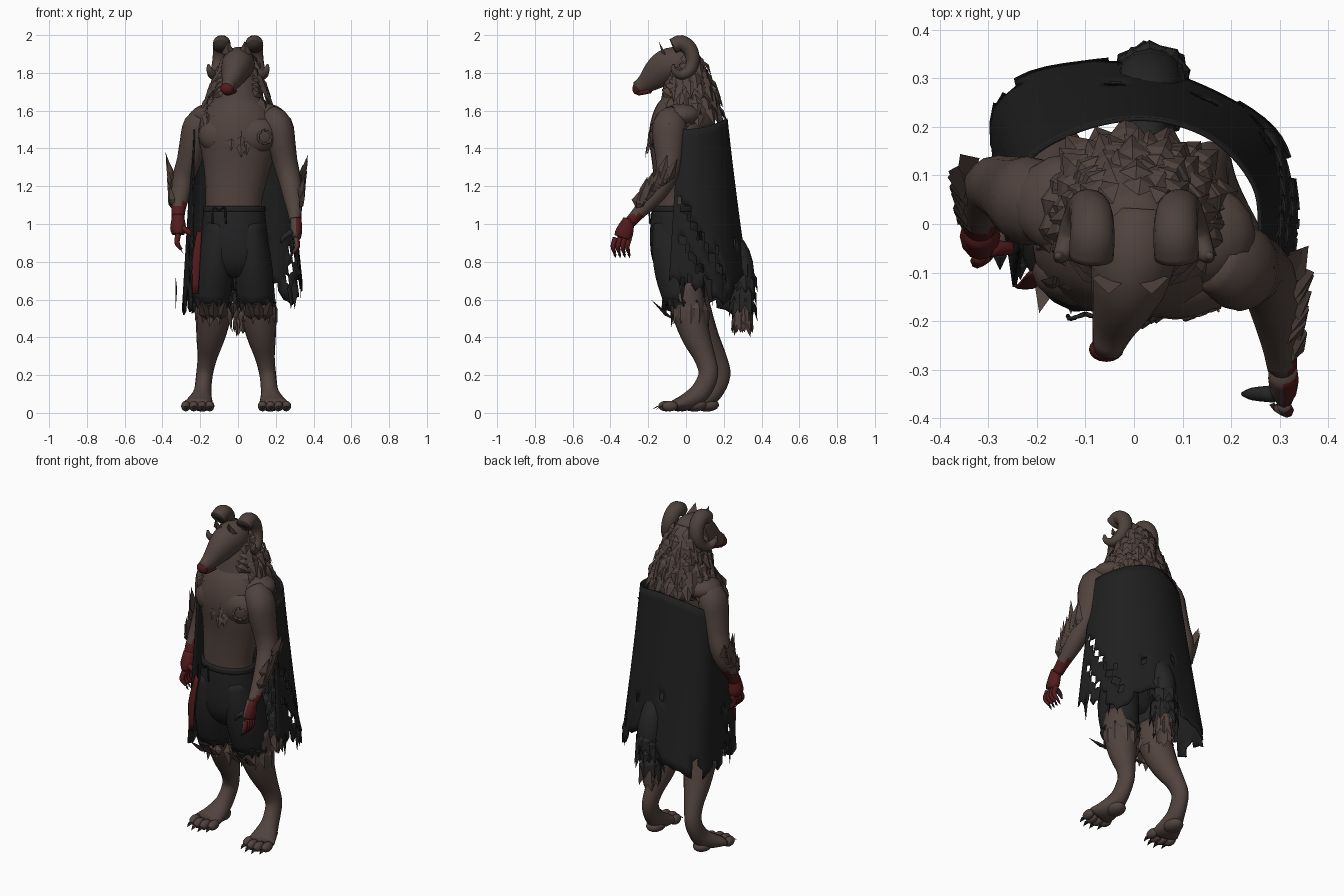
import bpy, bmesh, math, random
from mathutils import Vector, Matrix

random.seed(4)
cube = bpy.data.objects.get("Cube")
if cube:
    bpy.data.objects.remove(cube)


def material(name, r, g, b):
    m = bpy.data.materials.new(name)
    m.use_nodes = True
    m.diffuse_color = (r, g, b, 1)
    m.node_tree.nodes["Principled BSDF"].inputs["Base Color"].default_value = (r, g, b, 1)
    return m


FUR = material("brown fur", .082, .056, .048)
HORN = material("horn", .075, .053, .045)
CORE = material("dark brown", .032, .025, .022)
CLOTH = material("cape cloth", .014, .014, .014)
SHORTS = material("shorts cloth", .016, .016, .017)
RED = material("dark red", .085, .011, .012)
DARK = material("charcoal fur", .02, .019, .019)


def finish(name, bm, mat, smooth=True):
    me = bpy.data.meshes.new(name)
    bmesh.ops.recalc_face_normals(bm, faces=bm.faces)
    bm.to_mesh(me)
    bm.free()
    me.materials.append(mat)
    if smooth:
        me.shade_smooth()
    ob = bpy.data.objects.new(name, me)
    bpy.context.collection.objects.link(ob)
    return ob


def smooth_path(pts, steps):
    # Catmull-Rom through tuples of any length
    p = [Vector(q) for q in pts]
    p = [p[0] * 2 - p[1]] + p + [p[-1] * 2 - p[-2]]
    out = []
    for k in range(1, len(p) - 2):
        a, b, c, d = p[k - 1:k + 3]
        for s in range(steps):
            t = s / steps
            out.append((b * 2 + (c - a) * t + (a * 2 - b * 5 + c * 4 - d) * t * t
                        + (b * 3 - a - c * 3 + d) * t ** 3) / 2)
    return out + [p[-2]]


def tube(name, rings, mat, sides=16, steps=3, second=None, rule=None):
    # each ring: x, y, z, half width, half depth; rule picks faces for the second colour
    path = smooth_path(rings, steps)
    bm = bmesh.new()
    loops = []
    for i, q in enumerate(path):
        c = Vector(q[:3])
        t = (Vector(path[min(i + 1, len(path) - 1)][:3]) - Vector(path[max(i - 1, 0)][:3])).normalized()
        ref = Vector((0, 1, 0)) if abs(t.x) > .9 else Vector((1, 0, 0))
        side = (ref - t * ref.dot(t)).normalized()
        other = t.cross(side)
        loops.append([bm.verts.new(c + side * q[3] * math.cos(a) + other * q[4] * math.sin(a))
                      for a in (k * math.tau / sides for k in range(sides))])
    for a, b in zip(loops, loops[1:]):
        for k in range(sides):
            n = (k + 1) % sides
            bm.faces.new((a[k], a[n], b[n], b[k]))
    bm.faces.new(loops[0])
    bm.faces.new(loops[-1])
    ob = finish(name, bm, mat)
    if second:
        ob.data.materials.append(second)
        for f in ob.data.polygons:
            f.material_index = int(rule(f.center, f.normal))
    return ob


def ball(name, pos, size, mat):
    bm = bmesh.new()
    bmesh.ops.create_uvsphere(bm, u_segments=16, v_segments=10, radius=1,
                              matrix=Matrix.Translation(pos) @ Matrix.Diagonal((*size, 1)))
    return finish(name, bm, mat)


def tufts(name, spikes, mat):
    # ridged leaf shapes: root, direction, outward normal, length, half width
    bm = bmesh.new()
    for pos, d, n, length, w in spikes:
        z = Vector(d).normalized()
        x = z.cross(Vector(n)).normalized()
        root = Vector(pos) - z * length * .1
        mid = root + z * length * .35
        base, left, right, ridge, tip = (bm.verts.new(p) for p in (
            root, mid - x * w, mid + x * w, mid + x.cross(z) * w * .45, root + z * length))
        for f in ((base, ridge, left), (base, right, ridge), (left, ridge, tip), (ridge, right, tip),
                  (base, left, tip, right)):
            bm.faces.new(f)
    return finish(name, bm, mat, False)


def around(cx, cy, z, rx, ry, count, out, length, w, keep=lambda a: True):
    # ring of drooping spikes round an upright ellipse
    res = []
    for k in range(count):
        a = (k + random.uniform(-.3, .3)) * math.tau / count
        if keep(a):
            n = Vector((math.cos(a), math.sin(a), 0))
            res.append(((cx + rx * n.x, cy + ry * n.y, z + random.uniform(-.02, .02)),
                        n * out - Vector((0, 0, 1)), n, length * random.uniform(.75, 1.2), w))
    return res


# Torso, chest and neck
tube("torso", [(-.02, -.06, 1.0, .15, .11), (-.022, -.06, 1.13, .15, .11), (-.01, -.053, 1.27, .17, .122),
               (0, -.042, 1.4, .2, .15), (0, -.035, 1.5, .21, .158), (0, -.005, 1.6, .175, .15),
               (0, .01, 1.68, .11, .11)], FUR, 24)
for s, n in ((1, "left"), (-1, "right")):
    ball(n + "_pectoral", (s * .085, -.11 - s * .012, 1.47), (.125, .075, .1), FUR)
    ball(n + "_trapezius", (s * .13, .01 - s * .03, 1.575), (.12, .105, .065), FUR)
tube("neck", [(0, -.005, 1.52, .17, .16), (0, .005, 1.62, .15, .145), (0, .005, 1.7, .125, .13),
              (0, 0, 1.79, .105, .112), (0, -.03, 1.88, .07, .08)], FUR, 20)

# Mane, chest and shoulder fur
mane = []
for z, rx, ry, cy, n in ((1.61, .175, .15, .02, 20), (1.65, .16, .142, .015, 19), (1.69, .148, .135, .015, 18),
                         (1.73, .135, .127, .015, 17), (1.77, .12, .118, .01, 16), (1.81, .108, .105, .005, 14),
                         (1.85, .092, .095, 0, 12), (1.89, .072, .075, -.01, 9)):
    mane += around(0, cy, z, rx, ry, n, .55, .115, .036,
                   keep=lambda a: math.sin(a) > (-.6 if z > 1.67 else -.85))
for k in range(34):
    x = random.uniform(-.17, .17)
    z = 1.6 - random.uniform(0, .14) * (1.4 - abs(x) * 5)
    mane.append(((x, -.165 + abs(x) * .35 - (1.6 - z) * .2, z), (x, -.3, -1), (0, -1, 0), .085, .024))
for k in range(40):
    s = random.choice((-1, 1))
    a = random.uniform(0, math.tau)
    n = Vector((s * .5 + math.cos(a) * .5, math.sin(a), .7)).normalized()
    mane.append((Vector((s * .215, -.02 - s * .065, 1.5)) + n * .078, n * .3 - Vector((0, 0, 1)), n, .06, .016))
tufts("mane", mane, FUR)

# Head, nose, ears
tube("head", [(.01, .03, 1.85, .06, .065), (.005, -.04, 1.85, .085, .088), (-.006, -.1, 1.835, .083, .092),
              (-.022, -.155, 1.793, .067, .08), (-.042, -.212, 1.746, .045, .053),
              (-.056, -.262, 1.72, .03, .034)], FUR, 18)
ball("nose", (-.057, -.258, 1.717), (.036, .026, .033), RED)
tube("mouth", [(-.033, -.19, 1.705, .03, .014), (-.045, -.225, 1.698, .03, .014),
               (-.055, -.252, 1.693, .024, .014)], RED, 10)
tufts("ears", [((x, -.1, 1.88), (x * .5, -.5, 1), (x, -1, 0), .11, .036) for x in (-.05, .035)], FUR)
tufts("cheek_fur", [((s * .078, -.05 - k * .018, 1.81 - k * .025), (s * .7, .6, -.5), (s, -.6, 0), .1, .03)
                    for s in (-1, 1) for k in range(5)], FUR)

# Curled horns with dark blunt ends
for s, n in ((1, "left"), (-1, "right")):
    tube(n + "_horn", [(s * .088, -.07, 1.942, .046, .04), (s * .086, -.025, 1.958, .046, .042),
                       (s * .088, .02, 1.925, .044, .04), (s * .096, .036, 1.865, .04, .036),
                       (s * .112, .015, 1.81, .034, .032), (s * .132, -.03, 1.79, .027, .025),
                       (s * .15, -.065, 1.815, .017, .016), (s * .158, -.065, 1.845, .006, .006)],
         HORN, 16, 4, CORE, lambda c, n: n.y < -.8 and c.y < -.06 and c.z > 1.9)


# Arms, forearm fur and hands; the left hand is red only on its outer and rear sides
def left_red(c, n):
    return c.z < 1.05 and (n.x > .2 or n.y > .4)


def right_red(c, n):
    return c.z < 1.11


arms = {
    "left": ([(.16, -.06, 1.56, .07, .075), (.21, -.085, 1.52, .08, .092), (.23, -.09, 1.43, .074, .084),
              (.25, -.09, 1.33, .065, .07), (.273, -.11, 1.24, .06, .06), (.29, -.17, 1.15, .053, .052),
              (.3, -.25, 1.06, .037, .036), (.305, -.295, 1.01, .031, .031)], left_red, .031,
             (.308, -.325, .96), (.02, -.35, -1), Vector((.285, -.12, 1.23)), Vector((.015, -.14, -.15))),
    "right": ([(-.16, .03, 1.56, .07, .075), (-.21, .045, 1.52, .08, .092), (-.235, .055, 1.43, .074, .084),
               (-.26, .07, 1.33, .065, .07), (-.287, .08, 1.25, .06, .06), (-.303, .06, 1.17, .053, .052),
               (-.315, .01, 1.08, .038, .036), (-.318, -.01, 1.03, .034, .031)], right_red, .042,
              (-.317, -.025, .98), (.01, -.12, -1), Vector((-.3, .085, 1.24)), Vector((-.018, -.07, -.16))),
}
for n, (rings, rule, thick, palm, d, elbow, along) in arms.items():
    s = 1 if n == "left" else -1
    tube(n + "_arm", rings, FUR, 16, 3, RED, rule)
    palm, d = Vector(palm), Vector(d).normalized()
    top, end = palm - d * .07, palm + d * .035
    tube(n + "_palm", [(*top, .03, .03), (*palm, thick, .047), (*end, thick * .8, .045)], FUR, 12, 3, RED, rule)
    for k in range(4):
        a = end + Vector((0, (k - 1.5) * .025, 0))
        b = a + Vector((s * .006, -.012, -.045))
        c = b + Vector((-s * .022, .008, -.035))
        tube(f"{n}_finger_{k + 1}", [(*a, .015, .014), (*b, .014, .013), (*c, .008, .008)],
             FUR, 8, 3, RED, rule)
        tufts(f"{n}_finger_claw_{k + 1}", [(c, (-s * .5, .2, -1), (s, 0, 0), .035, .009)], DARK)
    a = palm + Vector((-s * .02, -.025, 0))
    b = a + Vector((-s * .045, .0, -.03))
    tube(n + "_thumb", [(*a, .018, .018), (*b, .013, .013), (*(b + Vector((-s * .018, 0, -.03))), .005, .005)],
         DARK if n == "left" else RED, 8)
    leaves = []
    for k in range(16):
        t = k / 15
        o = Vector((s, random.uniform(-.7, 1), .1)).normalized()
        leaves.append((elbow + along * t + o * (.048 - .018 * t), o * .35 - along.normalized() * .5
                       + Vector((0, 0, .6)), o, .16 - .06 * t, .036))
    tufts(n + "_forearm_fur", leaves, FUR)

# Legs, feet, claws and knee fur (right leg stands further back)
for s, n, back in ((1, "left", 0), (-1, "right", .065)):
    def leg_ring(x, y, z, a, b):
        return (s * x - .01, y + back * min(1, (.75 - z) * 2), z, a, b)
    tube(n + "_leg", [leg_ring(*r) for r in (
        (.11, -.01, .68, .09, .1), (.12, .02, .52, .093, .09), (.135, .055, .4, .076, .075),
        (.153, .1, .29, .052, .056), (.168, .118, .2, .044, .052), (.178, .075, .11, .047, .053),
        (.19, .01, .062, .067, .047), (.205, -.06, .04, .084, .03))], FUR, 16, 4)
    ball(n + "_heel_pad", (s * .18 - .01, .045 + back, .042), (.05, .065, .035), FUR)
    claws = []
    for k in range(4):
        x = s * (.14 + k * .042) - .01
        y = -.085 + back - (.02 if k in (1, 2) else 0)
        ball(f"{n}_toe_{k + 1}", (x, y, .036), (.025, .042, .028), FUR)
        claws.append(((x, y - .035, .036), (0, -1, -.45), (0, 0, 1), .05, .014))
    tufts(n + "_toe_claws", claws, DARK)
    knee = around(s * .115 - .01, .02, .57, .086, .085, 11, .15, .12, .034)
    knee += [((s * .12 + k * .035 - .01, -.07, .5), (k * .2, -.75, .65), (0, -1, -.4), .17, .036)
             for k in (-1, 0, 1)]
    tufts(n + "_knee_fur", knee, FUR)
    # Trouser leg with ragged hem
    cx = s * .118 - .025
    tube(n + "_shorts_leg", [(s * .072 - .02, -.055, 1.0, .085, .12), (s * .09 - .02, -.05, .88, .094, .132),
                             (s * .105 - .022, -.035, .74, .102, .13), (cx, -.005, .59, .1, .112)], SHORTS, 18)
    tufts(n + "_shorts_hem", around(cx, -.005, .6, .095, .107, 13, 0, .075, .034), SHORTS)

# Shorts, waist cord and red sash
tube("shorts", [(-.02, -.06, 1.09, .16, .122), (-.02, -.055, 1.0, .17, .134), (-.02, -.05, .88, .18, .139),
                (-.02, -.045, .8, .165, .125), (-.02, -.035, .73, .11, .08)], SHORTS, 24)
tube("waistband", [(-.02, -.06, 1.065, .165, .127), (-.02, -.06, 1.095, .165, .127)], SHORTS, 24)
for x in (-.03, .03):
    tube("waist_cord", [(-.1, -.185, 1.07, .005, .005), (-.1 + x, -.195, 1.085, .005, .005),
                        (-.1 + x * 1.2, -.19, 1.0, .005, .005)], DARK, 6)
tube("red_sash", [(-.205, -.1, .96, .014, .004), (-.222, -.13, .8, .022, .004),
                  (-.225, -.125, .63, .016, .004)], RED, 8)

# Chest ring
bm = bmesh.new()
bmesh.ops.create_circle(bm, segments=24, radius=.036,
                        matrix=Matrix.Translation((.14, -.182, 1.46)) @ Matrix.Rotation(math.pi / 2, 4, 'X')
                        @ Matrix.Rotation(.35, 4, 'Y'))
ring = [(*v.co, .007, .007) for v in bm.verts]
bm.free()
tube("chest_ring", ring + ring[:1], HORN, 8, 1)

# Bushy tail
tail = [(.02, .06, 1.0, .03, .03), (.025, .2, .95, .045, .045), (.03, .285, .84, .065, .055),
        (.035, .31, .68, .062, .052), (.04, .3, .52, .025, .025)]
tube("tail", tail, DARK, 12, 3, FUR, lambda c, n: c.z < .56)
for name, lo, hi, mat in (("tail_fur", .6, .94, DARK), ("tail_tip_fur", .52, .58, FUR)):
    fluff = []
    for k in range(6):
        z = lo + (hi - lo) * k / 5
        r = .058 if .6 <= z < .88 else .035
        fluff += around(.035, .3 - max(0, z - .75) * .4, z, r, r * .9, 8, .25, .12, .036)
    tufts(name, fluff, mat)

# Tattered cape: loft between a shoulder rim and an uneven hem, with slits and holes
rim = smooth_path([(.265, -.04, 1.5), (.25, .08, 1.51), (.16, .18, 1.54), (.02, .22, 1.56),
                   (-.13, .19, 1.53), (-.235, .11, 1.48), (-.235, -.05, 1.5)], 7)
hem = smooth_path([(.33, -.09, .72), (.34, .05, .67), (.29, .2, .6), (.1, .31, .69),
                   (-.08, .34, .58), (-.29, .25, .54), (-.25, -.13, .55)], 7)
rows, cols = 20, len(rim)
bm = bmesh.new()
grid = []
for i, (a, b) in enumerate(zip(rim, hem)):
    drop = random.uniform(-.03, .02)
    grid.append([bm.verts.new(a.lerp(b, j / rows) + Vector((0, 0, drop * (j / rows) ** 4)))
                 for j in range(rows + 1)])
for i in range(cols - 1):
    tear = rows - random.choice((0, 0, 0, 0, 1, 2))
    for j in range(rows):
        slant = j - int(i * .6)
        slit = (slant == 9 and 1 <= i <= 14) or (slant == 13 and 2 <= i <= 8)
        hole = j > 6 and random.random() < .03
        if j < tear and not slit and not hole:
            bm.faces.new((grid[i][j], grid[i + 1][j], grid[i + 1][j + 1], grid[i][j + 1]))
bmesh.ops.delete(bm, geom=[v for v in bm.verts if not v.link_faces], context='VERTS')
cape = finish("cape", bm, CLOTH)
solid = cape.modifiers.new("thickness", 'SOLIDIFY')
solid.thickness = .008
tufts("cape_tatters", [(p, (0, 0, -1), n, .17, .018) for p, n in (
    ((-.33, .05, .7), (1, 0, 0)), ((.33, -.02, .73), (1, 0, 0)), ((.28, .19, .7), (0, 1, 0)),
    ((.3, .14, .7), (0, 1, 0)))], CLOTH)
